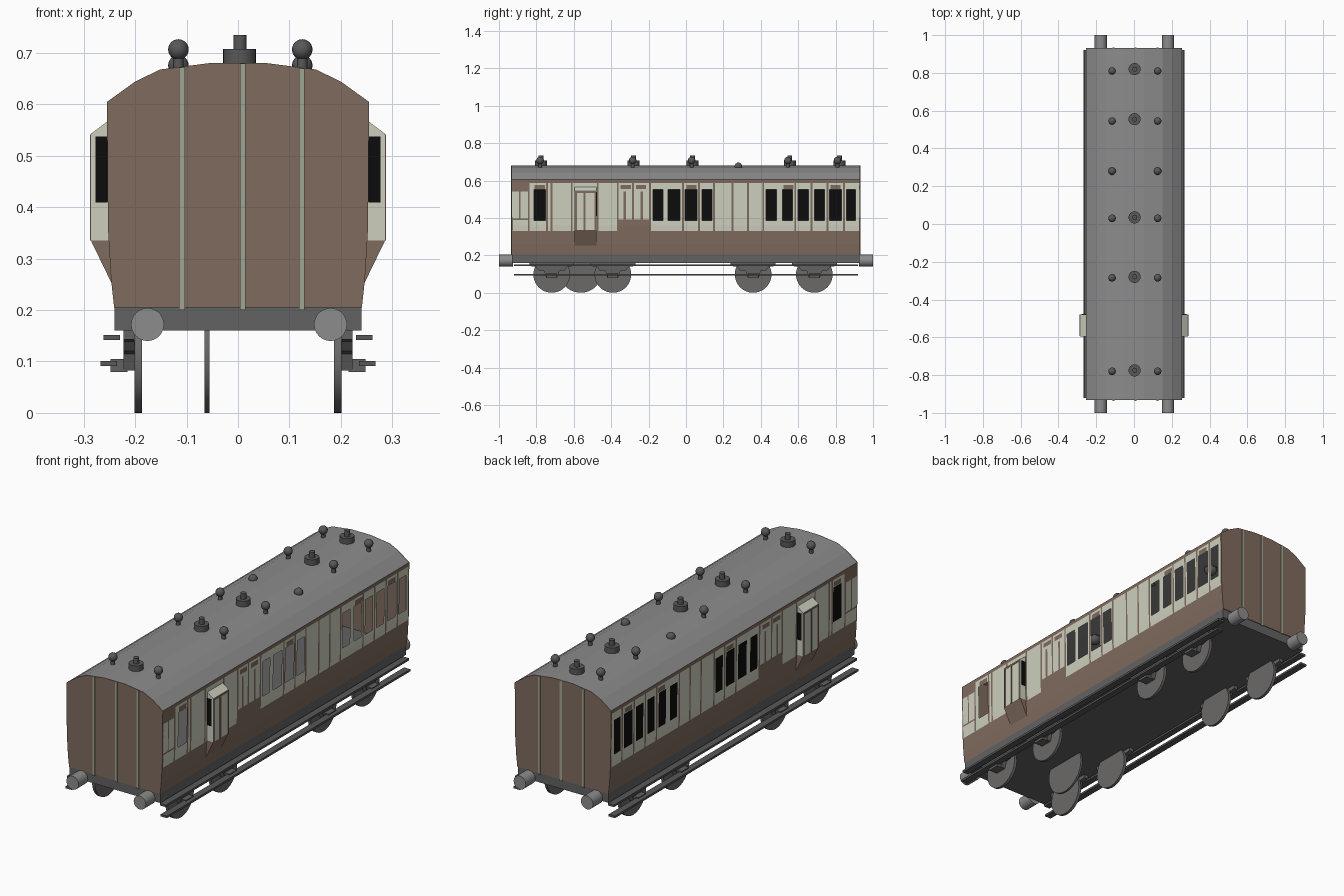
import bpy, bmesh, math
from mathutils import Matrix, Vector

if "Cube" in bpy.data.objects:
    bpy.data.objects.remove(bpy.data.objects["Cube"])


def material(name, rgb):
    m = bpy.data.materials.new(name)
    lin = [(c / 255 / 12.92) if c < 11 else ((c / 255 + 0.055) / 1.055) ** 2.4 for c in rgb]
    m.diffuse_color = (*lin, 1)
    m.use_nodes = True
    m.node_tree.nodes["Principled BSDF"].inputs["Base Color"].default_value = m.diffuse_color
    return m


BROWN = material("brown", (128, 107, 94))
CREAM = material("cream", (205, 207, 190))
STRIPE = material("grey_green", (160, 165, 145))
ROOF = material("roof_grey", (140, 140, 140))
FRAME = material("underframe_grey", (98, 98, 98))
WHEEL = material("wheel_grey", (108, 104, 104))
LAMP = material("dark_grey", (88, 88, 88))
BLACK = material("window_black", (12, 12, 12))


def finish(bm, name, mats, smooth=False, recalc=True):
    if recalc:
        bmesh.ops.recalc_face_normals(bm, faces=bm.faces)
    me = bpy.data.meshes.new(name)
    bm.to_mesh(me)
    bm.free()
    for m in mats:
        me.materials.append(m)
    ob = bpy.data.objects.new(name, me)
    bpy.context.collection.objects.link(ob)
    if smooth:
        bpy.context.view_layer.objects.active = ob
        ob.select_set(True)
        bpy.ops.object.shade_smooth_by_angle(angle=math.radians(35))
        ob.select_set(False)
    return ob


def box(name, x0, x1, y0, y1, z0, z1, mat):
    bm = bmesh.new()
    size = Matrix.Diagonal((abs(x1 - x0), y1 - y0, z1 - z0, 1))
    mid = Matrix.Translation(((x0 + x1) / 2, (y0 + y1) / 2, (z0 + z1) / 2))
    bmesh.ops.create_cube(bm, size=1, matrix=mid @ size)
    return finish(bm, name, [mat])


def cylinder(name, centre, r, depth, axis, mat, sides=32):
    rot = {"X": Matrix.Rotation(math.pi / 2, 4, "Y"),
           "Y": Matrix.Rotation(math.pi / 2, 4, "X"), "Z": Matrix()}[axis]
    bm = bmesh.new()
    bmesh.ops.create_cone(bm, cap_ends=True, segments=sides, radius1=r, radius2=r,
                          depth=depth, matrix=Matrix.Translation(centre) @ rot)
    return finish(bm, name, [mat], True)


def sphere(name, centre, r, mat):
    bm = bmesh.new()
    bmesh.ops.create_uvsphere(bm, u_segments=20, v_segments=12, radius=r,
                              matrix=Matrix.Translation(centre))
    return finish(bm, name, [mat], True)


def prism(name, pts, vec, mats, rule=None):
    """Extrude a closed polygon of 3D points along vec."""
    bm = bmesh.new()
    face = bm.faces.new([bm.verts.new(p) for p in pts])
    out = bmesh.ops.extrude_face_region(bm, geom=[face], use_keep_orig=True)
    verts = [v for v in out["geom"] if isinstance(v, bmesh.types.BMVert)]
    bmesh.ops.translate(bm, verts=verts, vec=vec)
    if rule:
        for f in bm.faces:
            f.material_index = rule(f.calc_center_median())
    return finish(bm, name, mats)


# Cross-section of the coach body
Y0, Y1 = -0.93, 0.928
WALL = [(0.241, 0.205), (0.247, 0.26), (0.253, 0.36), (0.255, 0.605)]
ARCH = [(0.255, 0.605), (0.201, 0.644), (0.152, 0.668), (0.052, 0.681)]


def wall_x(z):
    for (xa, za), (xb, zb) in zip(WALL, WALL[1:]):
        if z <= zb + 1e-6:
            return xa + (xb - xa) * (z - za) / (zb - za)
    return WALL[-1][0]


# Roof shell
top = ARCH + [(-x, z) for x, z in reversed(ARCH)]
under = [(x * 0.98, z - 0.008) for x, z in reversed(top)]
prism("roof", [(x, Y0, z) for x, z in top + under], (0, Y1 - Y0, 0), [ROOF])

# Ends with upright strips
half = WALL + ARCH[1:]
outline = half + [(-x, z) for x, z in reversed(half)]
for tag, y, d in (("front", Y0, -1), ("back", Y1, 1)):
    prism(tag + "_end", [(x, y - d * 0.004, z) for x, z in outline], (0, d * 0.007, 0), [BROWN])
    for x, zt in ((-0.109, 0.672), (0.009, 0.68), (0.124, 0.67)):
        ya, yb = sorted((y + d * 0.002, y + d * 0.006))
        box(tag + "_end_strip", x - 0.0055, x + 0.0055, ya, yb, 0.2, zt, STRIPE)

# Side panelling painted as rectangles: y0, y1, z0, z1, colour (0 brown, 1 cream, 2 window)
rects = [(Y0, Y1, 0.33, 0.588, 1), (Y0, -0.845, 0.54, 0.588, 0), (Y0, -0.845, 0.39, 0.398, 0),
         (-0.893, -0.886, 0.39, 0.54, 0), (-0.36, -0.195, 0.33, 0.392, 0)]
for y in (-0.841, -0.743, -0.72, -0.611, -0.472, -0.365, -0.284, -0.193, -0.016, 0.07,
          0.15, 0.249, 0.332, 0.413, 0.584, 0.67, 0.756, 0.845):
    rects.append((y - 0.005, y + 0.005, 0.33, 0.588, 0))
for y in (-0.327, -0.236):
    rects.append((y - 0.006, y + 0.006, 0.39, 0.54, 0))
for y in (-0.782, -0.322, -0.24, 0.03, 0.549, 0.799):
    rects.append((y - 0.027, y + 0.027, 0.555, 0.577, 0))
for y, w in ((-0.782, 0.064), (-0.15, 0.054), (-0.064, 0.064), (0.027, 0.064), (0.112, 0.054),
             (0.456, 0.054), (0.542, 0.054), (0.627, 0.054), (0.713, 0.054),
             (0.799, 0.064), (0.882, 0.05)):
    rects.append((y - w / 2, y + w / 2, 0.386, 0.552, 2))


def side(name, s, open_windows):
    ys = sorted({round(v, 4) for r in rects for v in r[:2]})
    zs = sorted({round(v, 4) for r in rects for v in r[2:4]} | {z for _, z in WALL})
    bm = bmesh.new()
    grid = [[bm.verts.new((s * wall_x(z), y, z)) for z in zs] for y in ys]
    for i in range(len(ys) - 1):
        for j in range(len(zs) - 1):
            y, z, c = (ys[i] + ys[i + 1]) / 2, (zs[j] + zs[j + 1]) / 2, 0
            for r in rects:
                if r[0] < y < r[1] and r[2] < z < r[3]:
                    c = r[4]
            if c == 2 and open_windows:
                continue
            q = [grid[i][j], grid[i + 1][j], grid[i + 1][j + 1], grid[i][j + 1]]
            bm.faces.new(q if s > 0 else q[::-1]).material_index = c
    finish(bm, name, [BROWN, CREAM, BLACK], recalc=False)


side("right_side", 1, True)
side("left_side", -1, False)

# Underframe
box("underframe", -0.24, 0.24, Y0, Y1, 0.16, 0.21, FRAME)

AXLES = (-0.718, -0.391, 0.359, 0.686)
for s, tag in ((1, "right"), (-1, "left")):
    # Guard's lookout bulging from the side
    prof = [(0.24, 0.24), (0.286, 0.335), (0.286, 0.543), (0.25, 0.57)]
    prism(tag + "_lookout", [(s * x, -0.595, z) for x, z in
                             [prof[0], prof[1], (0.25, 0.335)]], (0, 0.117, 0), [BROWN])
    prism(tag + "_lookout_top", [(s * x, -0.595, z) for x, z in
                                 [(0.25, 0.335), prof[1], prof[2], prof[3]]],
          (0, 0.117, 0), [CREAM])
    for y in (-0.5965, -0.4795):
        box(tag + "_lookout_window", s * 0.254, s * 0.277, y, y + 0.003, 0.409, 0.538, BLACK)
    for y in (-0.589, -0.542, -0.484):
        box(tag + "_lookout_bar", s * 0.285, s * 0.2875, y - 0.005, y + 0.005, 0.335, 0.54, BROWN)
    box(tag + "_lookout_rail", s * 0.285, s * 0.2875, -0.594, -0.479, 0.533, 0.542, BROWN)

    # Footboards
    box(tag + "_upper_footboard", s * 0.23, s * 0.262, -0.92, 0.92, 0.142, 0.152, LAMP)
    box(tag + "_lower_footboard", s * 0.235, s * 0.268, -0.92, 0.92, 0.091, 0.101, LAMP)

    # Wheels, axle guards and axle boxes
    for y in AXLES:
        cylinder(tag + "_wheel", (s * 0.194, y, 0.098), 0.098, 0.014, "X", WHEEL, 40)
        guard = [(0.12, 0.162), (0.12, 0.143), (0.085, 0.139), (0.07, 0.12), (0.04, 0.115), (0.03, 0.082)]
        guard += [(-a, z) for a, z in reversed(guard)]
        prism(tag + "_axle_guard", [(s * 0.201, y + a, z) for a, z in guard],
              (s * 0.022, 0, 0), [FRAME])
        box(tag + "_axle_box", s * 0.215, s * 0.248, y - 0.028, y + 0.028, 0.08, 0.105, FRAME)

    # Buffers
    for y in (-0.963, 0.963):
        cylinder(tag + "_buffer", (s * 0.178 + 0.002, y, 0.172), 0.032, 0.074, "Y", ROOF)

# Single wheel under the guard's end
cylinder("centre_wheel", (-0.06, -0.563, 0.115), 0.115, 0.01, "X", WHEEL, 40)

# Roof lamps
for y in (0.82, 0.555, 0.035, -0.28, -0.775):
    cylinder("lamp_base", (0.003, y, 0.689), 0.032, 0.038, "Z", LAMP, 24)
    cylinder("lamp_chimney", (0.004, y, 0.72), 0.013, 0.03, "Z", LAMP, 16)
    sphere("lamp_bowl", (0.003, y, 0.668), 0.03, LAMP)

# Ball ventilators, one pair set low into the roof
for y in (0.81, 0.545, 0.28, 0.03, -0.285, -0.78):
    for x in (-0.116, 0.125):
        low = y == 0.28
        sphere("ventilator", (x, y, 0.676 if low else 0.707), 0.02, LAMP)
        if not low:
            cylinder("ventilator_stalk", (x, y, 0.68), 0.01, 0.03, "Z", LAMP, 12)
